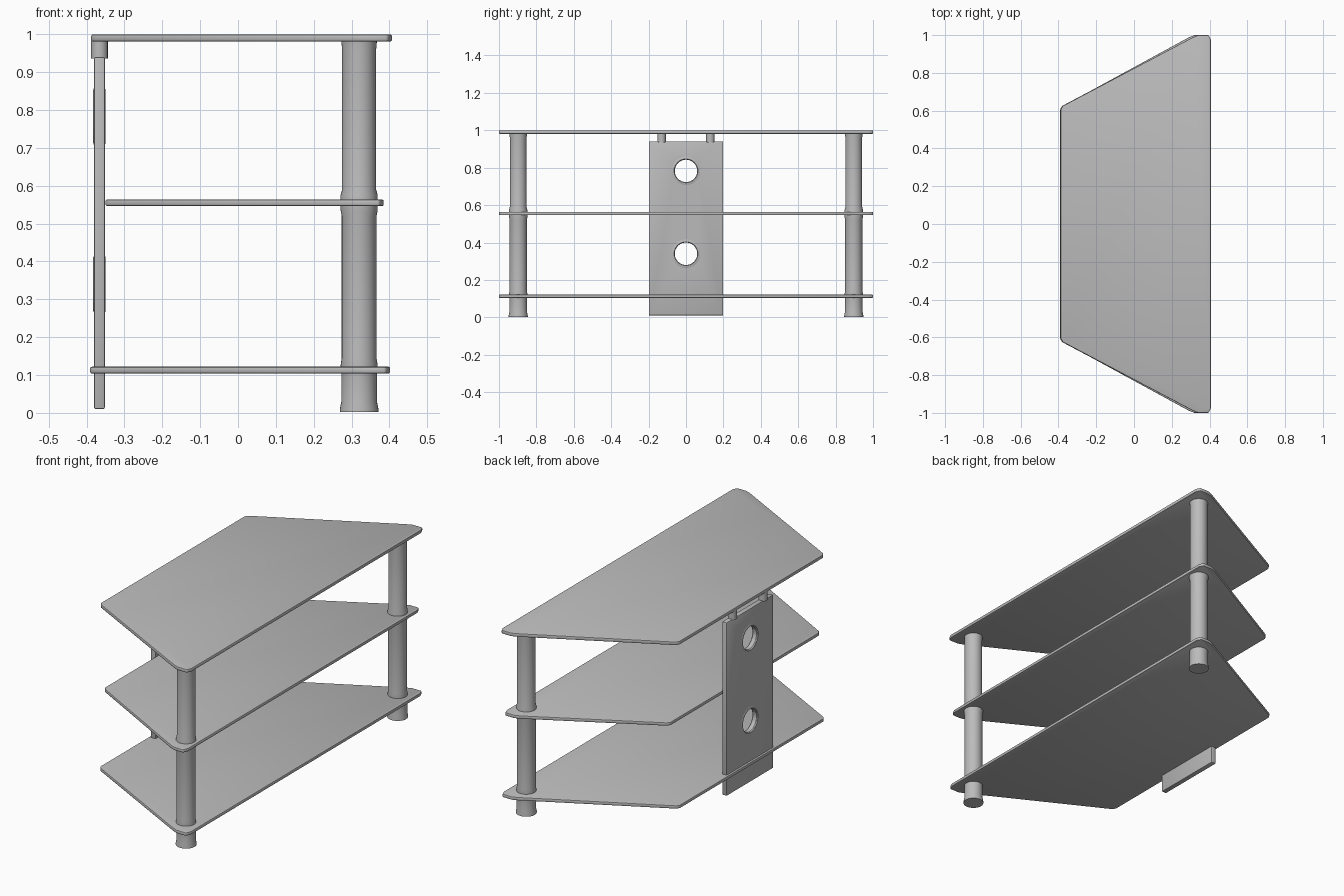
import bpy, bmesh, math
from mathutils import Matrix

if "Cube" in bpy.data.objects:
    bpy.data.objects.remove(bpy.data.objects["Cube"], do_unlink=True)

grey = bpy.data.materials.new("satin grey")
grey.use_nodes = True
colour = (0.5, 0.5, 0.5, 1)
grey.diffuse_color = colour
grey.node_tree.nodes["Principled BSDF"].inputs["Base Color"].default_value = colour


def make_object(name, bm):
    bmesh.ops.recalc_face_normals(bm, faces=bm.faces)
    mesh = bpy.data.meshes.new(name)
    bm.to_mesh(mesh)
    bm.free()
    mesh.materials.append(grey)
    obj = bpy.data.objects.new(name, mesh)
    bpy.context.collection.objects.link(obj)
    return obj


def activate(obj):
    bpy.ops.object.select_all(action='DESELECT')
    obj.select_set(True)
    bpy.context.view_layer.objects.active = obj


def finish(obj, bevel=0):
    activate(obj)
    if bevel:
        mod = obj.modifiers.new("soft edge", 'BEVEL')
        mod.width, mod.segments = bevel, 2
        bpy.ops.object.modifier_apply(modifier=mod.name)
    bpy.ops.object.shade_smooth_by_angle(angle=math.radians(35))


def lathe(name, profile, matrix, closed=False, steps=32):
    """Spin (radius, height) points about z, then place the result."""
    bm = bmesh.new()
    verts = [bm.verts.new((r, 0, z)) for r, z in profile]
    pairs = list(zip(verts, verts[1:] + verts[:1]))
    edges = [bm.edges.new(p) for p in (pairs if closed else pairs[:-1])]
    bmesh.ops.spin(bm, geom=verts + edges, cent=(0, 0, 0), axis=(0, 0, 1),
                   angle=math.tau, steps=steps)
    bmesh.ops.remove_doubles(bm, verts=bm.verts, dist=0.0002)
    bm.transform(matrix)
    return make_object(name, bm)


# Trapezoid shelves with short square front corners
def shelf(name, front, corner, back, back_y, bottom, top):
    half = [(front, 0.975), (front - 0.012, 1), (corner, 1), (corner - 0.03, 0.988),
            (back + 0.012, back_y + 0.006), (back, back_y - 0.012)]
    outline = half + [(x, -y) for x, y in reversed(half)]
    bm = bmesh.new()
    base = bm.faces.new([bm.verts.new((x, y, bottom)) for x, y in outline])
    up = bmesh.ops.extrude_face_region(bm, geom=[base])
    moved = [v for v in up["geom"] if isinstance(v, bmesh.types.BMVert)]
    bmesh.ops.translate(bm, verts=moved, vec=(0, 0, top - bottom))
    finish(make_object(name, bm), 0.005)


shelf("top_shelf", 0.407, 0.34, -0.388, 0.62, 0.981, 1.0)
shelf("middle_shelf", 0.385, 0.32, -0.35, 0.64, 0.546, 0.564)
shelf("bottom_shelf", 0.402, 0.335, -0.391, 0.62, 0.104, 0.122)

# Round front posts, gently flared at the foot and at each shelf
post = [(0, 0.003), (0.051, 0.003), (0.051, 0.01), (0.047, 0.03), (0.047, 0.11),
        (0.049, 0.125), (0.046, 0.145), (0.046, 0.52), (0.049, 0.535),
        (0.049, 0.575), (0.045, 0.59), (0.045, 0.96), (0.047, 0.982), (0, 0.982)]
for side, y in (("left", 0.897), ("right", -0.897)):
    finish(lathe("post_" + side, post, Matrix.Translation((0.32, y, 0))))

# Upright back panel with two cable holes
panel_x = -0.366
bm = bmesh.new()
bmesh.ops.create_cube(bm, size=1, matrix=Matrix.Translation((panel_x, 0, 0.475))
                      @ Matrix.Diagonal((0.028, 0.396, 0.93, 1)))
panel = make_object("back_panel", bm)
finish(panel, 0.004)

ring = [(0.06, -0.011), (0.064, -0.0165), (0.07, -0.0165), (0.081, -0.012),
        (0.081, 0.012), (0.07, 0.0165), (0.064, 0.0165), (0.06, 0.011)]
for name, z in (("upper", 0.783), ("lower", 0.34)):
    place = Matrix.Translation((panel_x, 0, z)) @ Matrix.Rotation(math.pi / 2, 4, 'Y')
    cutter = lathe("hole_cutter", [(0, -0.1), (0.062, -0.1), (0.062, 0.1), (0, 0.1)], place)
    cutter.hide_render = True
    activate(panel)
    cut = panel.modifiers.new("hole", 'BOOLEAN')
    cut.operation, cut.object, cut.solver = 'DIFFERENCE', cutter, 'EXACT'
    bpy.ops.object.modifier_apply(modifier=cut.name)
    bpy.data.objects.remove(cutter, do_unlink=True)
    finish(lathe(name + "_hole_ring", ring, place, closed=True))
finish(panel)

# Short pegs between the panel and the top shelf
peg = [(0, 0.936), (0.022, 0.936), (0.022, 0.984), (0, 0.984)]
for side, y in (("left", 0.13), ("right", -0.13)):
    finish(lathe("peg_" + side, peg, Matrix.Translation((panel_x, y, 0)), steps=20))
